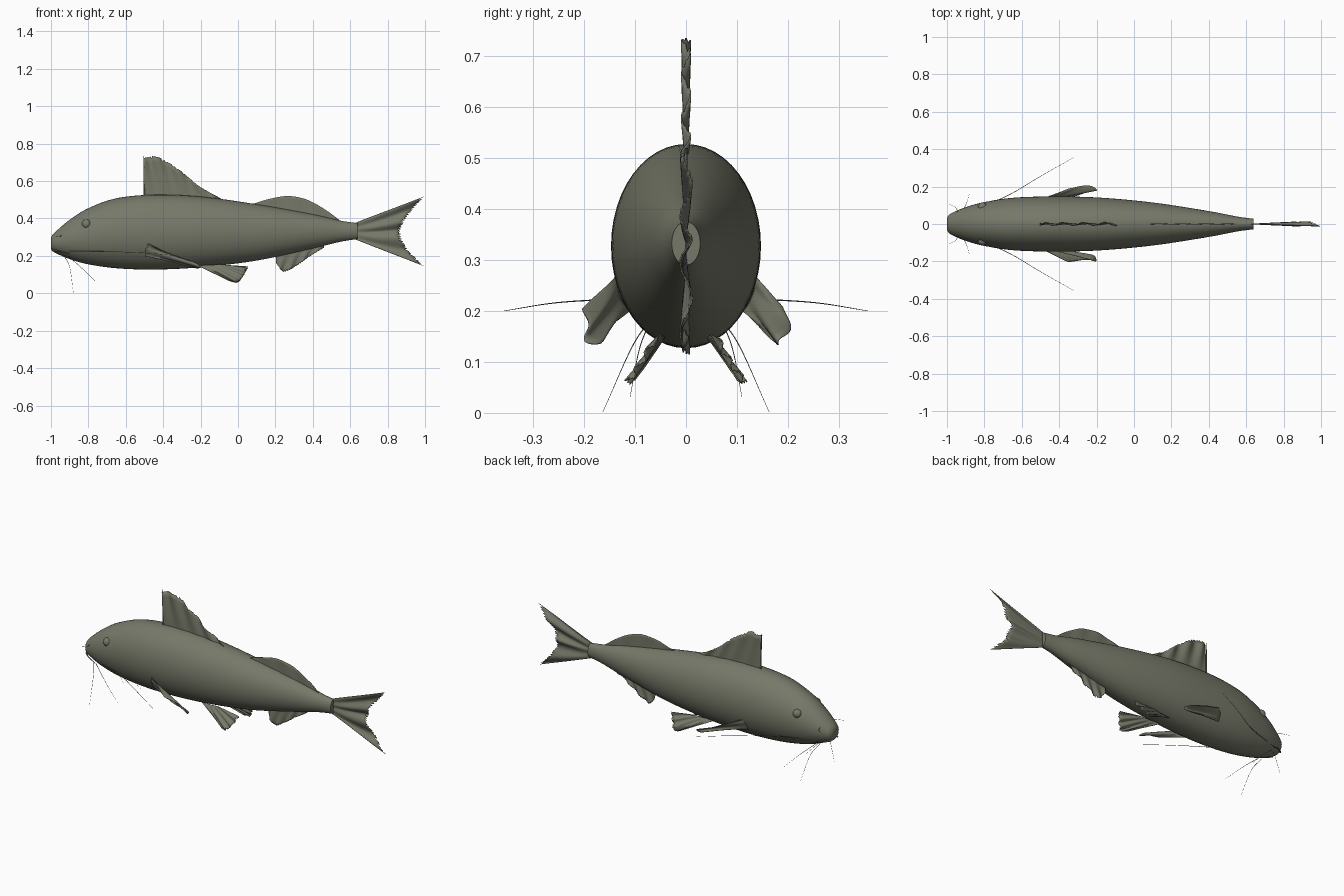
import bpy, bmesh, math, random
from mathutils import Vector

random.seed(4)
if "Cube" in bpy.data.objects:
    bpy.data.objects.remove(bpy.data.objects["Cube"], do_unlink=True)

# One olive skin colour for everything
skin = bpy.data.materials.new("olive skin")
skin.use_nodes = True
olive = (0.18, 0.19, 0.14, 1)
skin.diffuse_color = olive
skin.node_tree.nodes["Principled BSDF"].inputs["Base Color"].default_value = olive


def finish(bm, name, angle=50):
    bmesh.ops.recalc_face_normals(bm, faces=bm.faces)
    mesh = bpy.data.meshes.new(name)
    bm.to_mesh(mesh)
    bm.free()
    obj = bpy.data.objects.new(name, mesh)
    bpy.context.collection.objects.link(obj)
    mesh.materials.append(skin)
    bpy.ops.object.select_all(action='DESELECT')
    bpy.context.view_layer.objects.active = obj
    obj.select_set(True)
    bpy.ops.object.shade_smooth_by_angle(angle=math.radians(angle))
    return obj


def smooth_at(points, u):
    """Point at fraction u along a Catmull-Rom curve through the points."""
    pts = [Vector(p) for p in points]
    f = min(max(u, 0), 1) * (len(pts) - 1)
    i = min(int(f), len(pts) - 2)
    t = f - i
    b, c = pts[i], pts[i + 1]
    a = pts[i - 1] if i else b * 2 - c
    d = pts[i + 2] if i + 2 < len(pts) else c * 2 - b
    return b + (c - a) * (t / 2) + (a * 2 - b * 5 + c * 4 - d) * (t * t / 2) \
        + (b * 3 - a - c * 3 + d) * (t ** 3 / 2)


def mirrored(pts, side):
    return [(x, y * side, z) for x, y, z in pts]


# Body stations: x, belly height, back height, half width
stations = [(-1, .235, .30, .033), (-.98, .218, .325, .055), (-.9, .183, .393, .09),
            (-.8, .155, .455, .117), (-.65, .134, .508, .14), (-.45, .127, .527, .147),
            (-.2, .139, .517, .142), (.1, .175, .476, .115), (.4, .24, .422, .069),
            (.55, .276, .388, .04), (.64, .29, .375, .028)]


def build_body():
    bm = bmesh.new()
    rings, sides = [], 48
    for k in range(67):
        x, low, high, wide = smooth_at(stations, k / 66)
        mid, tall = (low + high) / 2, (high - low) / 2
        rings.append([bm.verts.new((x, wide * math.cos(a), mid + tall * math.sin(a)))
                      for a in (math.tau * j / sides for j in range(sides))])
    for r, s in zip(rings, rings[1:]):
        for j in range(sides):
            n = (j + 1) % sides
            bm.faces.new((r[j], r[n], s[n], s[j]))
    bm.faces.new(rings[0])
    bm.faces.new(rings[-1])
    finish(bm, "body")


def build_fin(name, root, edge, across=48, ragged=0.0, wave=0.006, ripples=4):
    """Thin rippled sheet spread between a root line and an outer edge."""
    bm = bmesh.new()
    rows = 8
    normal = (Vector(root[-1]) - Vector(root[0])).cross(
        smooth_at(edge, .5) - Vector(root[0])).normalized()
    grid = []
    for i in range(across + 1):
        u = i / across
        inner, outer = smooth_at(root, u), smooth_at(edge, u)
        reach = 1 - ragged * random.random() * (i % 2)
        column = []
        for j in range(rows + 1):
            t = j / rows * reach
            sway = wave * t * math.sin(math.tau * ripples * u + 2 * t)
            column.append(bm.verts.new(inner.lerp(outer, t) + normal * sway))
        grid.append(column)
    for a, b in zip(grid, grid[1:]):
        for j in range(rows):
            bm.faces.new((a[j], b[j], b[j + 1], a[j + 1]))
    bmesh.ops.remove_doubles(bm, verts=bm.verts, dist=0.0002)
    fin = finish(bm, name)
    solid = fin.modifiers.new("thickness", 'SOLIDIFY')
    solid.thickness = 0.003
    solid.offset = 0


def build_strand(name, pts, radius, tip=0.25):
    """Tapering hair-like strand along a curve."""
    bm = bmesh.new()
    steps, sides, rings = 20, 6, []
    for k in range(steps + 1):
        u = k / steps
        p = smooth_at(pts, u)
        along = (smooth_at(pts, u + .02) - smooth_at(pts, u - .02)).normalized()
        turn = along.to_track_quat('Z', 'Y')
        r = radius * (1 - (1 - tip) * u)
        rings.append([bm.verts.new(p + turn @ Vector((r * math.cos(a), r * math.sin(a), 0)))
                      for a in (math.tau * j / sides for j in range(sides))])
    for r, s in zip(rings, rings[1:]):
        for j in range(sides):
            n = (j + 1) % sides
            bm.faces.new((r[j], r[n], s[n], s[j]))
    bm.faces.new(rings[0])
    bm.faces.new(rings[-1])
    finish(bm, name)


def build_ball(name, place, radius):
    bm = bmesh.new()
    bmesh.ops.create_uvsphere(bm, u_segments=20, v_segments=12, radius=radius)
    bmesh.ops.translate(bm, verts=bm.verts, vec=place)
    finish(bm, name)


build_body()

# Fins on the centre line
build_fin("dorsal_fin", [(-.5, 0, .5), (-.3, 0, .5), (-.09, 0, .49)],
          [(-.505, 0, .725), (-.43, 0, .73), (-.32, 0, .665), (-.21, 0, .575), (-.09, 0, .505)],
          ragged=.06, wave=.009)
build_strand("dorsal_spine", [(-.5, 0, .5), (-.503, 0, .62), (-.505, 0, .735)], .006)
build_fin("adipose_fin", [(.07, 0, .46), (.3, 0, .42), (.55, 0, .38)],
          [(.07, 0, .475), (.17, 0, .505), (.27, 0, .52), (.37, 0, .5), (.47, 0, .445), (.55, 0, .385)],
          wave=.002)
build_fin("anal_fin", [(.2, 0, .21), (.33, 0, .24), (.46, 0, .265)],
          [(.205, 0, .16), (.245, 0, .115), (.31, 0, .145), (.38, 0, .195), (.46, 0, .245)],
          ragged=.1, wave=.007)
build_fin("tail_fin", [(.61, 0, .37), (.62, 0, .333), (.61, 0, .295)],
          [(.995, 0, .517), (.92, 0, .43), (.875, 0, .36), (.87, 0, .31), (.91, 0, .23), (.995, 0, .145)],
          across=64, ragged=.08, wave=.012, ripples=3)

# Paired parts, built once for each side
for label, side in (("left", 1), ("right", -1)):
    def pair(pts):
        return mirrored(pts, side)

    build_fin(label + "_pectoral_fin",
              pair([(-.5, .13, .275), (-.5, .128, .24), (-.5, .11, .2)]),
              pair([(-.35, .197, .205), (-.215, .197, .155), (-.215, .175, .135), (-.33, .155, .165)]),
              wave=.008, ripples=2)
    build_fin(label + "_pelvic_fin",
              pair([(-.22, .04, .15), (-.15, .045, .15), (-.1, .05, .155)]),
              pair([(-.04, .105, .066), (0, .115, .06), (.03, .09, .095), (.055, .065, .14)]),
              ragged=.08, wave=.006)

    # Whisker-like barbels
    build_strand(label + "_long_barbel",
                 pair([(-.93, .06, .225), (-.7, .14, .223), (-.5, .255, .216), (-.32, .357, .2)]), .0022)
    build_strand(label + "_outer_chin_barbel",
                 pair([(-.93, .05, .2), (-.9, .1, .14), (-.88, .163, .002)]), .0016)
    build_strand(label + "_inner_chin_barbel",
                 pair([(-.91, .06, .2), (-.83, .09, .13), (-.73, .11, .03)]), .0016)
    build_strand(label + "_nose_barbel",
                 pair([(-.945, .05, .315), (-.95, .085, .305), (-.995, .11, .3)]), .0016)

    # Eye, nostril and mouth corner
    build_ball(label + "_eye", (-.81, side * .089, .37), .026)
    build_ball(label + "_nostril", (-.905, side * .05, .36), .007)
    build_strand(label + "_lip",
                 pair([(-.995, .03, .232), (-.96, .058, .225), (-.9, .081, .213)]), .005)
